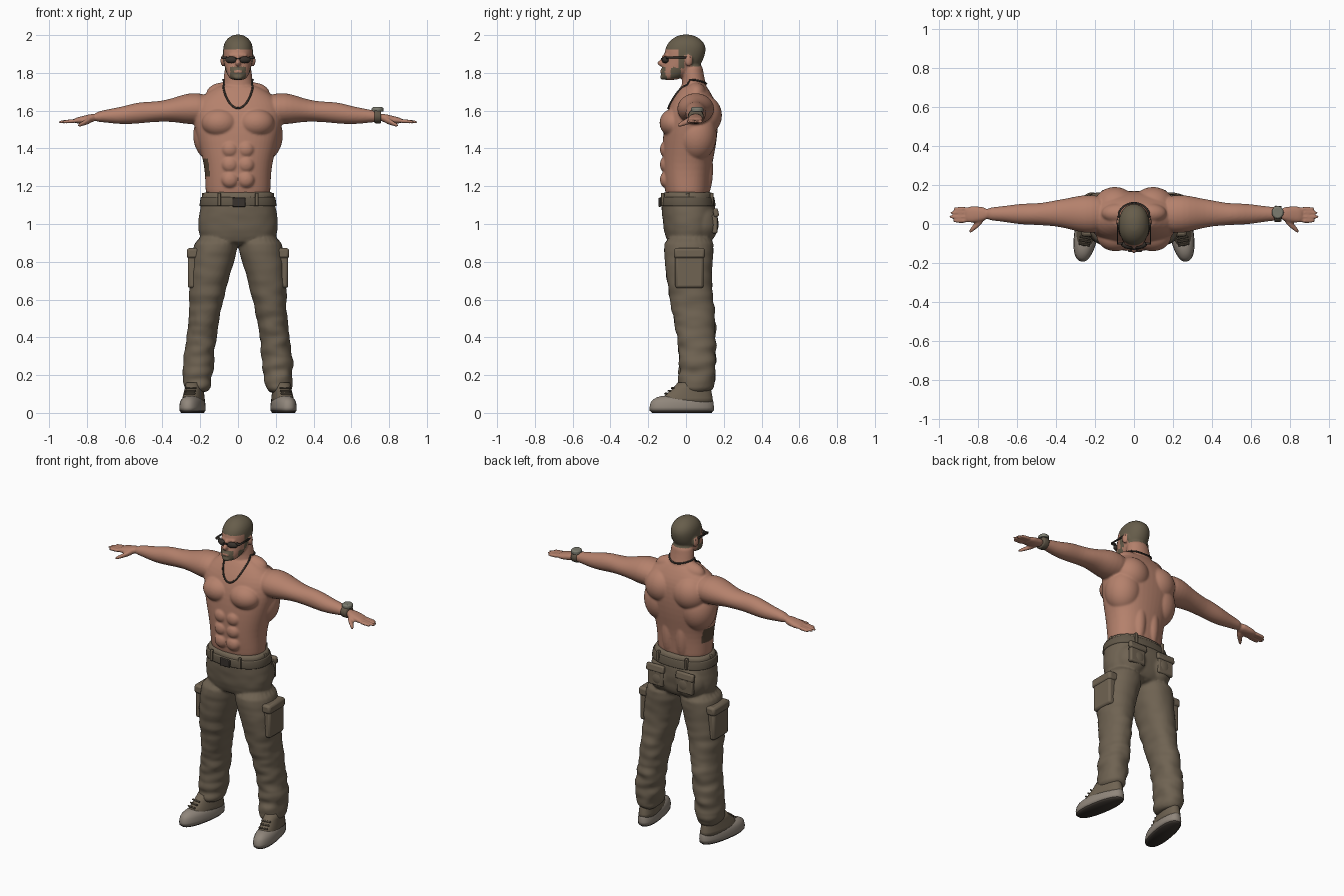
import bpy, bmesh, math
from mathutils import Vector, Matrix, noise

if "Cube" in bpy.data.objects:
    bpy.data.objects.remove(bpy.data.objects["Cube"])


def material(name, *rgb):
    m = bpy.data.materials.new(name)
    m.use_nodes = True
    m.diffuse_color = (*rgb, 1)
    m.node_tree.nodes["Principled BSDF"].inputs["Base Color"].default_value = (*rgb, 1)
    return m


SKIN = material("skin", .46, .22, .15)
HAIR = material("short_hair", .135, .11, .07)
INK = material("tattoo_ink", .1, .065, .04)
CLOTH = material("olive_cloth", .16, .125, .085)
BELT = material("belt_webbing", .12, .095, .065)
RUBBER = material("taupe_rubber", .28, .24, .2)
DARK = material("dark_trim", .04, .032, .026)
METAL = material("watch_metal", .2, .2, .16)


def loft(bm, rings, axis="z", side=1, power=2, seg=24):
    """Skin rings of (t, lo, hi, lo, hi); four values mean symmetric in x."""
    loops = []
    for r in rings:
        t, a0, a1, b0, b1 = r if len(r) == 5 else (r[0], -r[1], *r[1:])
        loop = []
        for i in range(seg):
            c, s = (math.copysign(abs(f) ** (2 / power), f) for f in
                    (math.cos(math.tau * i / seg), math.sin(math.tau * i / seg)))
            a = (a0 + a1) / 2 + (a1 - a0) / 2 * c
            b = (b0 + b1) / 2 + (b1 - b0) / 2 * s
            p = (a, b, t) if axis == "z" else (t, a, b)
            loop.append(bm.verts.new((p[0] * side, p[1], p[2])))
        loops.append(loop)
    for p, q in zip(loops, loops[1:]):
        for i in range(seg):
            j = (i + 1) % seg
            bm.faces.new((p[i], p[j], q[j], q[i]))
    bm.faces.new(loops[0])
    bm.faces.new(loops[-1])


def blob(bm, center, radii, yaw=0):
    m = Matrix.Translation(center) @ Matrix.Rotation(yaw, 4, "Z") @ Matrix.Diagonal((*radii, 1))
    bmesh.ops.create_uvsphere(bm, u_segments=20, v_segments=12, radius=1, matrix=m)


def box(bm, center, size, tilt=0):
    m = Matrix.Translation(center) @ Matrix.Rotation(tilt, 4, "X") @ Matrix.Diagonal((*size, 1))
    bmesh.ops.create_cube(bm, size=1, matrix=m)


def make(name, bm, mat, mirror=False, bevel=0, subsurf=0):
    bmesh.ops.recalc_face_normals(bm, faces=bm.faces)
    me = bpy.data.meshes.new(name)
    bm.to_mesh(me)
    bm.free()
    me.materials.append(mat)
    me.shade_smooth()
    ob = bpy.data.objects.new(name, me)
    bpy.context.collection.objects.link(ob)
    if mirror:
        ob.modifiers.new("mirror", "MIRROR")
    if bevel:
        me.set_sharp_from_angle(angle=math.radians(40))
        b = ob.modifiers.new("bevel", "BEVEL")
        b.width, b.segments = bevel, 2
    if subsurf:
        ob.modifiers.new("subsurf", "SUBSURF").levels = subsurf
        ob.modifiers["subsurf"].render_levels = subsurf
    return ob


def fuse(ob, voxel, rounds, mats):
    """Merge the overlapping volumes into one smooth skin and bake it."""
    r = ob.modifiers.new("remesh", "REMESH")
    r.mode, r.voxel_size = "VOXEL", voxel
    s = ob.modifiers.new("smooth", "SMOOTH")
    s.factor, s.iterations = .5, rounds
    bpy.context.view_layer.update()
    ev = ob.evaluated_get(bpy.context.evaluated_depsgraph_get())
    me = bpy.data.meshes.new_from_object(ev)
    ob.modifiers.remove(s)
    ob.modifiers.remove(r)
    if len(me.polygons):
        ob.modifiers.clear()
        ob.data = me
    ob.data.materials.clear()
    for m in mats:
        ob.data.materials.append(m)
    ob.data.shade_smooth()


# Bare body: trunk, neck and head
bm = bmesh.new()
loft(bm, [(1.1, .165, -.1, .12), (1.18, .174, -.113, .127), (1.25, .175, -.122, .132),
          (1.32, .182, -.126, .14), (1.4, .204, -.126, .157), (1.48, .226, -.122, .168),
          (1.55, .24, -.112, .172), (1.61, .24, -.096, .168), (1.66, .215, -.073, .152),
          (1.705, .15, -.045, .125), (1.745, .09, -.02, .1)], power=2.3)
loft(bm, [(1.68, .09, -.04, .12), (1.74, .08, -.02, .108), (1.79, .074, -.02, .092),
          (1.86, .07, -.03, .09)])
loft(bm, [(1.76, .036, -.128, -.05), (1.783, .054, -.133, .0), (1.81, .066, -.132, .045),
          (1.84, .073, -.124, .075), (1.87, .077, -.116, .092), (1.9, .08, -.115, .102),
          (1.935, .08, -.11, .107), (1.967, .07, -.09, .092), (1.99, .048, -.06, .062),
          (2.004, .018, -.025, .025)], power=2.15)
blob(bm, (0, -.128, 1.852), (.015, .024, .018))
blob(bm, (0, -.116, 1.872), (.01, .016, .026))
blob(bm, (0, -.128, 1.808), (.024, .01, .012))
blob(bm, (0, -.125, 1.777), (.025, .013, .014))
blob(bm, (0, -.1, 1.893), (.052, .019, .011))
for s in (1, -1):
    blob(bm, (s * .08, .015, 1.865), (.012, .022, .031), s * .3)
    # Muscle masses
    blob(bm, (s * .095, -.06, 1.535), (.1, .082, .078))
    blob(bm, (s * .13, .055, 1.47), (.11, .11, .14))
    blob(bm, (s * .098, .088, 1.575), (.115, .105, .11))
    blob(bm, (s * .075, .055, 1.69), (.095, .055, .06))
    blob(bm, (s * .048, .085, 1.29), (.05, .06, .17))
    for z in (1.235, 1.315, 1.395):
        blob(bm, (s * .042, -.105, z), (.046, .034, .045))
    # Arm, palm, fingers and thumb
    loft(bm, [(.13, -.04, .14, 1.53, 1.68), (.22, -.05, .152, 1.525, 1.697),
              (.28, -.042, .147, 1.53, 1.69), (.34, -.025, .133, 1.54, 1.668),
              (.4, -.012, .123, 1.542, 1.652), (.47, -.007, .108, 1.538, 1.647),
              (.53, -.004, .106, 1.531, 1.645), (.59, -.002, .104, 1.528, 1.628),
              (.65, .008, .095, 1.53, 1.614), (.71, .016, .088, 1.539, 1.604),
              (.765, .02, .084, 1.54, 1.59)], "x", s)
    loft(bm, [(.75, .02, .084, 1.542, 1.588), (.79, .012, .09, 1.535, 1.58),
              (.83, .006, .092, 1.53, 1.57), (.872, .006, .09, 1.533, 1.56)], "x", s, 2.4)
    for y, tip in ((.016, .935), (.037, .957), (.058, .952), (.078, .93)):
        loft(bm, [(.85, y - .012, y + .012, 1.534, 1.558),
                  (.9, y - .011, y + .011, 1.532, 1.554),
                  (tip, y - .009, y + .009, 1.53, 1.548)], "x", s, 2, 12)
    loft(bm, [(.77, .01, .06, 1.535, 1.575), (.8, -.018, .03, 1.525, 1.56),
              (.825, -.038, -.002, 1.517, 1.543), (.85, -.055, -.03, 1.51, 1.53)], "x", s, 2, 12)
body = make("bare_body", bm, SKIN, subsurf=1)
fuse(body, .006, 5, [SKIN, HAIR, INK])

# Hair, stubble and the tattoo are chosen by position
for f in body.data.polygons:
    x, y, z = f.center
    x_out = abs(x)
    ear = x_out > .081 and z < 1.9
    scalp = z > 1.925 or (y > -.04 and z > 1.893) or (y > .03 and z > 1.835)
    sideburn = -.04 < y < -.008 and z > 1.825
    jaw = -.08 < y < -.03 and 1.772 < z < 1.83
    mouth = x_out < .022 and 1.801 < z < 1.813
    goatee = y < -.1 and x_out < .042 and 1.765 < z < 1.832 and not mouth
    if x_out < .1 and z > 1.76 and not ear and (scalp or sideburn or jaw or goatee):
        f.material_index = 1
    elif x < -.135 and -.07 < y < .07 and 1.25 < z < 1.345:
        f.material_index = 2

# Trousers
bm = bmesh.new()
loft(bm, [(.88, .17, -.09, .12), (.93, .208, -.112, .145), (1.0, .216, -.122, .157),
          (1.06, .207, -.13, .16), (1.115, .196, -.132, .15), (1.165, .19, -.125, .142),
          (1.172, .186, -.122, .138)], power=2.3)
for s in (1, -1):
    blob(bm, (s * .095, .07, 1.0), (.1, .105, .11))
    loft(bm, [(.1, .15, .28, -.04, .148), (.16, .14, .29, -.046, .154),
              (.25, .127, .29, -.037, .158), (.35, .122, .28, -.037, .158),
              (.45, .108, .265, -.056, .158), (.55, .088, .257, -.076, .152),
              (.65, .063, .259, -.097, .138), (.75, .037, .255, -.108, .138),
              (.85, .004, .243, -.118, .147), (.95, -.01, .225, -.12, .155)],
         side=s, power=2.2)
pants = make("cargo_trousers", bm, CLOTH, subsurf=1)
fuse(pants, .008, 5, [CLOTH])

# Cloth folds, deeper toward the ankles
shifts = []
for v in pants.data.vertices:
    x, y, z = v.co
    depth = .003 + .009 * max(0, min(1, (.75 - z) * 2))
    shifts.append(v.normal * depth * noise.noise(Vector((x * 9, y * 9 + abs(x) * 6, z * 20))))
for v, d in zip(pants.data.vertices, shifts):
    v.co += d

# Thigh pockets with flaps, back pocket flaps, belt loops
bm = bmesh.new()
box(bm, (.232, .018, .755), (.068, .15, .19))
box(bm, (.235, .018, .845), (.072, .165, .055))
make("thigh_pockets", bm, CLOTH, mirror=True, bevel=.014)
bm = bmesh.new()
box(bm, (.105, .158, 1.06), (.125, .028, .045), .2)
box(bm, (.105, .152, 1.0), (.11, .03, .1))
make("back_pockets", bm, CLOTH, mirror=True, bevel=.009)
bm = bmesh.new()
for x, y in ((.1, -.124), (.1, .137), (.182, .01)):
    box(bm, (x, y, 1.13), (.018, .018, .07))
make("belt_loops", bm, CLOTH, mirror=True, bevel=.004)

# Belt and buckle
bm = bmesh.new()
loft(bm, [(1.095, .203, -.137, .157), (1.1, .204, -.138, .157), (1.138, .198, -.136, .15),
          (1.143, .196, -.134, .148)], power=2.3, seg=48)
make("belt", bm, BELT)
bm = bmesh.new()
box(bm, (.005, -.138, 1.115), (.07, .014, .048))
make("belt_buckle", bm, DARK, bevel=.004)

# Shoes: outsole, rubber foxing with toe cap, cloth upper, laces
PLACE = Matrix.Translation((.237, 0, 0)) @ Matrix.Rotation(math.radians(10), 4, "Z")


def shoe_part(name, mat, rings=(), bars=()):
    bm = bmesh.new()
    if rings:
        loft(bm, rings, power=2.3, seg=32)
    for y, z in bars:
        box(bm, (0, y, z), (.06, .01, .008), .6)
    bm.transform(PLACE)
    return make(name, bm, mat, mirror=True, bevel=0 if rings else .003)


shoe_part("outsoles", DARK, [(0, .052, -.182, .138), (.012, .06, -.194, .148)])
shoe_part("rubber_sides", RUBBER, [(.01, .061, -.195, .149), (.03, .062, -.196, .15),
                                   (.055, .059, -.19, .148), (.07, .053, -.178, .143),
                                   (.083, .042, -.155, .13), (.09, .025, -.13, .1)])
shoe_part("shoe_uppers", CLOTH, [(.05, .056, -.135, .146), (.08, .053, -.125, .143),
                                 (.105, .049, -.1, .138), (.13, .046, -.07, .133),
                                 (.16, .042, -.045, .125)])
shoe_part("shoe_laces", BELT, bars=[(-.108, .102), (-.09, .117), (-.072, .132)])

# Sunglasses
bm = bmesh.new()
blob(bm, (.036, -.11, 1.869), (.033, .017, .018), .3)
box(bm, (.084, -.04, 1.882), (.006, .13, .009))
box(bm, (.072, -.1, 1.88), (.026, .012, .012))
box(bm, (.005, -.129, 1.876), (.018, .008, .007))
make("sunglasses", bm, DARK, mirror=True)

# Neck chain draped over the body
curve = bpy.data.curves.new("neck_chain", "CURVE")
curve.dimensions, curve.bevel_depth, curve.bevel_resolution = "3D", .005, 2
line = curve.splines.new("POLY")
line.points.add(47)
line.use_cyclic_u = True
for i, p in enumerate(line.points):
    a = math.tau * i / 48
    c = math.cos(a)
    spot = Vector((.08 * math.sin(a), .02 + .12 * c, 1.765 - (.15 * -c if c < 0 else .015 * c)))
    hit, where, normal, _ = body.closest_point_on_mesh(spot)
    p.co = (*(where + normal * .003), 1)
curve.materials.append(DARK)
bpy.context.collection.objects.link(bpy.data.objects.new("neck_chain", curve))

# Wrist watch on the left arm
bm = bmesh.new()
loft(bm, [(.722, .012, .092, 1.535, 1.607), (.728, .01, .094, 1.533, 1.609),
          (.752, .011, .093, 1.533, 1.605), (.758, .013, .091, 1.535, 1.602)], "x")
make("watch_strap", bm, BELT)
bm = bmesh.new()
loft(bm, [(1.595, .708, .77, .026, .092), (1.612, .708, .77, .026, .092),
          (1.619, .715, .763, .033, .085)])
make("watch_case", bm, METAL, bevel=.002)
